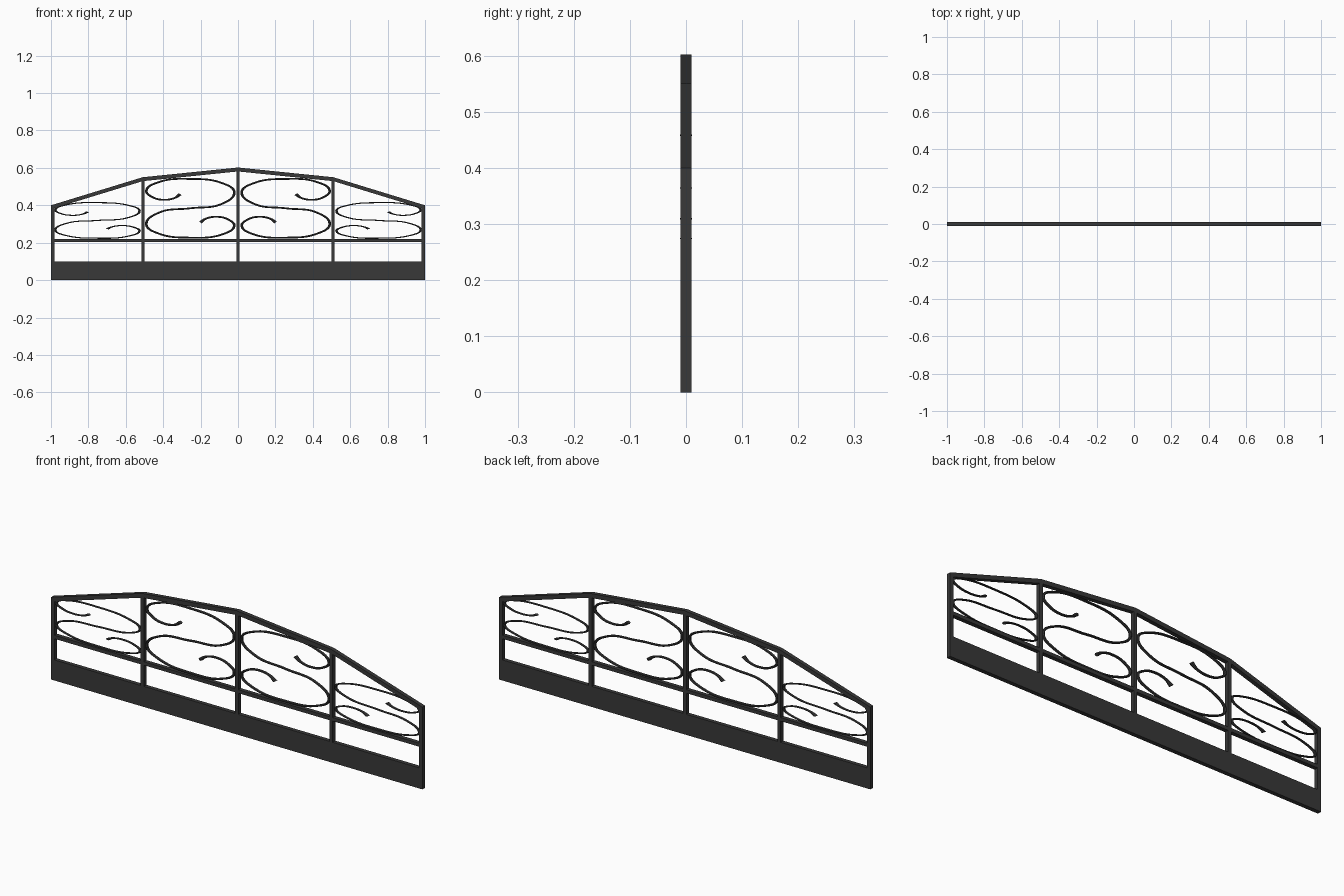
import bpy, bmesh

if "Cube" in bpy.data.objects:
    bpy.data.objects.remove(bpy.data.objects["Cube"])

iron = bpy.data.materials.new("dark_iron")
iron.diffuse_color = (0.04, 0.04, 0.04, 1)
iron.use_nodes = True
iron.node_tree.nodes["Principled BSDF"].inputs["Base Color"].default_value = iron.diffuse_color
D = 0.01  # half depth of the frame


def plate(name, profile):
    """Extrude an x-z outline through the frame depth."""
    bm = bmesh.new()
    face = bm.faces.new([bm.verts.new((x, -D, z)) for x, z in profile])
    ext = bmesh.ops.extrude_face_region(bm, geom=[face])
    bmesh.ops.translate(bm, vec=(0, 2 * D, 0),
                        verts=[v for v in ext["geom"] if isinstance(v, bmesh.types.BMVert)])
    bmesh.ops.recalc_face_normals(bm, faces=bm.faces)
    me = bpy.data.meshes.new(name)
    bm.to_mesh(me)
    bm.free()
    ob = bpy.data.objects.new(name, me)
    me.materials.append(iron)
    bpy.context.collection.objects.link(ob)
    return ob


def bar(name, x0, x1, z0, z1):
    return plate(name, [(x0, z0), (x1, z0), (x1, z1), (x0, z1)])


# Base board and lower rail
bar("base_board", -1, 1, 0, 0.1)
bar("lower_rail", -0.99, 0.99, 0.203, 0.22)

# Angled top rail
top = [(-1, 0.4), (-0.51, 0.55), (0, 0.602), (0.51, 0.55), (1, 0.4)]
plate("top_rail", top + [(x, z - 0.021) for x, z in reversed(top)])

# Posts
for x, z in ((-0.991, 0.39), (-0.508, 0.54), (0, 0.59), (0.508, 0.54), (0.991, 0.39)):
    bar("post", x - 0.009, x + 0.009, 0.09, z)

# Upper half of the S scroll about its centre; the lower half is its half-turn
half = [(0.35, 0.07), (0.5, 0.275), (0.36, 0.43), (0, 0.5), (-0.36, 0.445),
        (-0.5, 0.3), (-0.43, 0.19), (-0.31, 0.145), (-0.18, 0.175), (-0.115, 0.24)]
path = [(-x, -z) for x, z in reversed(half)] + [(0, 0)] + half


def scroll(name, cx, cz, sx, sz):
    cu = bpy.data.curves.new(name, 'CURVE')
    cu.dimensions = '3D'
    cu.bevel_depth = 0.015
    cu.bevel_resolution = 2
    cu.resolution_u = 10
    cu.use_fill_caps = True
    sp = cu.splines.new('BEZIER')
    sp.bezier_points.add(len(path) - 1)
    for i, (p, (x, z)) in enumerate(zip(sp.bezier_points, path)):
        p.co = (x, 0, z)
        p.handle_left_type = p.handle_right_type = 'AUTO'
        p.radius = 1.5 if i in (0, len(path) - 1) else 1
    cu.materials.append(iron)
    ob = bpy.data.objects.new(name, cu)
    bpy.context.collection.objects.link(ob)
    ob.location = (cx, 0, cz)
    ob.scale = (sx, 0.47, sz)
    bpy.ops.object.select_all(action='DESELECT')
    ob.select_set(True)
    bpy.context.view_layer.objects.active = ob
    bpy.ops.object.convert(target='MESH')
    ob = bpy.context.object
    bpy.ops.object.transform_apply(location=True, rotation=True, scale=True)
    bpy.ops.object.shade_smooth_by_angle()
    # Mirror to the other half of the panel
    m = ob.modifiers.new("mirror", 'MIRROR')
    m.use_mirror_merge = False


scroll("inner_scroll", -0.255, 0.384, 0.47, 0.314)
scroll("outer_scroll", -0.7515, 0.319, 0.45, 0.19)
